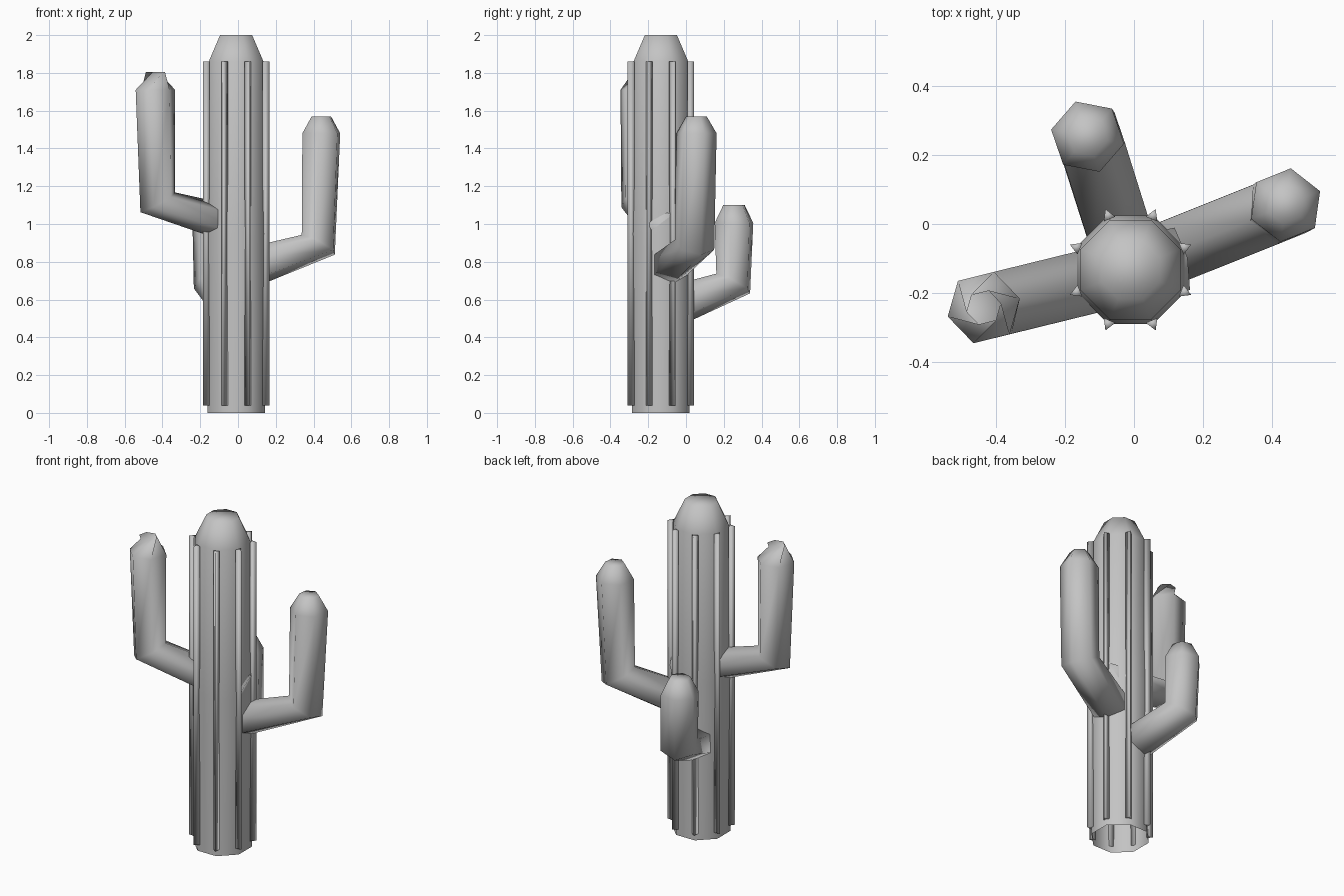
import bpy, bmesh, math
from mathutils import Vector

if "Cube" in bpy.data.objects:
    bpy.data.objects.remove(bpy.data.objects["Cube"])

grey = bpy.data.materials.new("cactus_grey")
grey.diffuse_color = (0.55, 0.55, 0.55, 1)
grey.use_nodes = True
grey.node_tree.nodes["Principled BSDF"].inputs["Base Color"].default_value = grey.diffuse_color

CENTRE = Vector((-0.01, -0.133, 0))


def loft(name, rings, cap_start=True):
    """Skin a list of equal-length rings of points, smooth shaded."""
    bm = bmesh.new()
    loops = [[bm.verts.new(p) for p in ring] for ring in rings]
    n = len(loops[0])
    for a, b in zip(loops, loops[1:]):
        for i in range(n):
            j = (i + 1) % n
            bm.faces.new((a[i], a[j], b[j], b[i]))
    bm.faces.new(loops[-1])
    if cap_start:
        bm.faces.new(list(reversed(loops[0])))
    bmesh.ops.recalc_face_normals(bm, faces=bm.faces)
    for f in bm.faces:
        f.smooth = True
    me = bpy.data.meshes.new(name)
    bm.to_mesh(me)
    bm.free()
    me.materials.append(grey)
    ob = bpy.data.objects.new(name, me)
    bpy.context.collection.objects.link(ob)
    return ob


def ring(c, r, n, heading, tilt=0.0, twist=0.0):
    """Polygon round c, first corner towards heading, that corner dipped by tilt."""
    h, t = math.radians(heading), math.radians(tilt)
    u = Vector((math.cos(h) * math.cos(t), math.sin(h) * math.cos(t), -math.sin(t)))
    v = Vector((-math.sin(h), math.cos(h), 0))
    pts = []
    for i in range(n):
        a = 2 * math.pi * i / n + math.radians(twist)
        pts.append(Vector(c) + r * (math.cos(a) * u + math.sin(a) * v))
    return pts


# Trunk: eight sides, open underneath
profile = [(0, 0.165), (0.95, 0.171), (1.86, 0.157), (2.0, 0.092)]
loft("trunk", [ring(CENTRE + Vector((0, 0, z)), r, 8, 22.5) for z, r in profile],
     cap_start=False)

# Ribs: thin triangular rods along the trunk corners
for k in range(8):
    ang = 22.5 + 45 * k
    a = math.radians(ang)
    p = CENTRE + 0.17 * Vector((math.cos(a), math.sin(a), 0))
    loft(f"rib_{k + 1}", [ring((p.x, p.y, z), 0.021, 3, ang) for z in (0.04, 1.86)])

# Arms: name, heading, start, elbow, top, tip rise, tip radius, tip twist
arms = [
    ("right_arm", 22, (0.05, -0.105, 0.765), (0.425, 0.045, 0.89), (0.441, 0.055, 1.48), 0.09, 0.055, 0),
    ("back_arm", 109, (-0.035, -0.05, 0.57), (-0.13, 0.25, 0.685), (-0.135, 0.254, 1.005), 0.095, 0.06, 0),
    ("left_arm", 194, (0.125, -0.105, 0.955), (-0.425, -0.24, 1.115), (-0.437, -0.243, 1.71), 0.095, 0.052, 120),
]
for name, head, start, elbow, top, rise, tip_r, twist in arms:
    tip = Vector(top) + Vector((0, 0, rise))
    loft(name, [
        ring(start, 0.108, 6, head, 73),
        ring(elbow, 0.108, 6, head, 29),
        ring(top, 0.108, 6, head),
        ring(tip, tip_r, 6, head, 0, twist),
    ])
